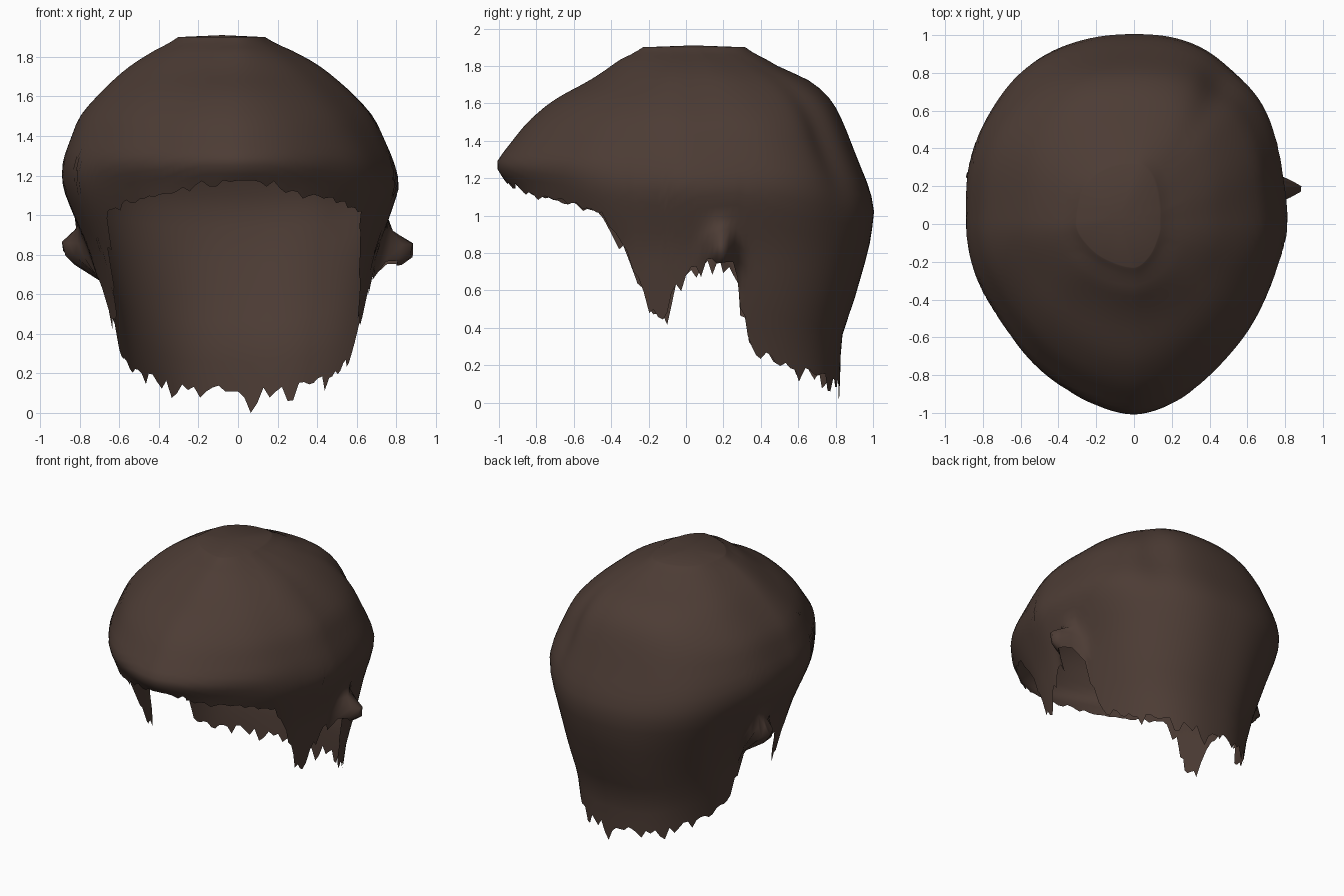
import bpy, bmesh, math, random
from math import sin, cos, exp, pi

random.seed(4)
if "Cube" in bpy.data.objects:
    bpy.data.objects.remove(bpy.data.objects["Cube"], do_unlink=True)

# Extents of the head of hair by height: z, (front, back, right, left)
EXTENTS = [
    (0.0, (.75, .82, .58, .56)), (.35, (.75, .83, .64, .62)),
    (.55, (.75, .9, .67, .66)), (.83, (.8, .98, .76, .71)),
    (1.03, (.9, 1.01, .85, .78)), (1.15, (.94, .98, .9, .82)),
    (1.27, (1.03, .93, .9, .79)), (1.5, (.85, .84, .81, .69)),
    (1.62, (.71, .78, .7, .58)), (1.74, (.48, .65, .57, .44)),
    (1.78, (.43, .51, .51, .38)), (1.87, (.3, .38, .36, .2)),
    (1.9, (.19, .28, .27, .1)),
]
# Hem height along the side: y, (z,)
HEM = [
    (-1.0, (1.17,)), (-.92, (1.17,)), (-.8, (1.1,)), (-.6, (1.07,)),
    (-.46, (1.01,)), (-.38, (.9,)), (-.3, (.77,)), (-.24, (.64,)),
    (-.21, (.49,)), (-.11, (.44,)), (-.07, (.62,)), (0.0, (.68,)),
    (.05, (.73,)), (.25, (.76,)), (.29, (.55,)), (.34, (.31,)),
    (.5, (.2,)), (.7, (.15,)), (.8, (.11,)),
]
COLUMNS, ROWS, TOP = 160, 28, 1.9


def lookup(table, key):
    """Linear interpolation in a sorted table."""
    if key <= table[0][0]:
        return table[0][1]
    for (k0, v0), (k1, v1) in zip(table, table[1:]):
        if key <= k1:
            t = (key - k0) / (k1 - k0)
            return [a + (b - a) * t for a, b in zip(v0, v1)]
    return table[-1][1]


def extents(z):
    """Profile with its corners rounded."""
    samples = [lookup(EXTENTS, z + d) for d in (-.04, -.02, 0, .02, .04)]
    return [sum(values) / len(samples) for values in zip(*samples)]


def shell_point(angle, z):
    """Point on the hair at an angle around the head and a height."""
    front, back, right, left = extents(z)
    c, s = cos(angle), sin(angle)
    width = left if c > 0 else right
    depth, power = (back, 2.4) if s > 0 else (front, 1.7)
    r = (abs(c / width) ** power + abs(s / depth) ** power) ** (-1 / power)
    # soft locks, and a parting groove behind the left side
    r *= 1 - .006 * (1 + sin(angle * 9 + z * 4)) * abs(c)
    r *= 1 - .04 * exp(-((angle - 1.02) / .12) ** 2 - ((z - 1.45) / .3) ** 2)
    x, y = r * c, r * s
    # tufts that flare over the ears
    centre, push = (.19, .19) if c > 0 else (.26, .15)
    rise = (z - .84) / .07 if z > .84 else max(.77 - z, 0) / .04
    x += math.copysign(push * exp(-((y - centre) / .07) ** 2 - rise ** 2), c)
    return x, y, z


def hem_height(angle):
    """Walk down the shell until the hem is reached."""
    z = 1.3
    while z > .03:
        y = shell_point(angle, z)[1]
        if z <= lookup(HEM, y)[0]:
            break
        z -= .004
    return z


# Hair shell, built in columns from a ragged hem to the crown
bm = bmesh.new()
columns = []
for i in range(COLUMNS):
    angle = 2 * pi * i / COLUMNS
    hem = hem_height(angle)
    jag = random.choice((0, 0, .02, .03, -.03, -.06))
    if hem > 1:                    # neater fringe
        jag *= .4
    tip = max(hem + jag, .03)
    if i == COLUMNS // 4 - 2:      # longest lock at the nape
        tip = 0
    column = [bm.verts.new(shell_point(angle, tip))]
    low = hem + .04
    for j in range(ROWS):
        t = j / (ROWS - 1)
        z = low + (TOP - low) * (1 - (1 - t) ** 1.7)
        column.append(bm.verts.new(shell_point(angle, z)))
    columns.append(column)
crown = bm.verts.new((-.08, .04, 1.91))
for a, b in zip(columns, columns[1:] + columns[:1]):
    for j in range(ROWS):
        bm.faces.new((a[j], b[j], b[j + 1], a[j + 1]))
    bm.faces.new((a[-1], b[-1], crown))

mesh = bpy.data.meshes.new("hair_shell")
bm.to_mesh(mesh)
bm.free()
hair = bpy.data.objects.new("hair_shell", mesh)
bpy.context.collection.objects.link(hair)

# Dark brown colour
brown = bpy.data.materials.new("dark_brown")
brown.use_nodes = True
colour = (.073, .045, .035, 1)
brown.diffuse_color = colour
shader = brown.node_tree.nodes["Principled BSDF"]
shader.inputs["Base Color"].default_value = colour
shader.inputs["Roughness"].default_value = .8
mesh.materials.append(brown)

bpy.ops.object.select_all(action='DESELECT')
hair.select_set(True)
bpy.context.view_layer.objects.active = hair
bpy.ops.object.shade_smooth_by_angle(angle=math.radians(70))
